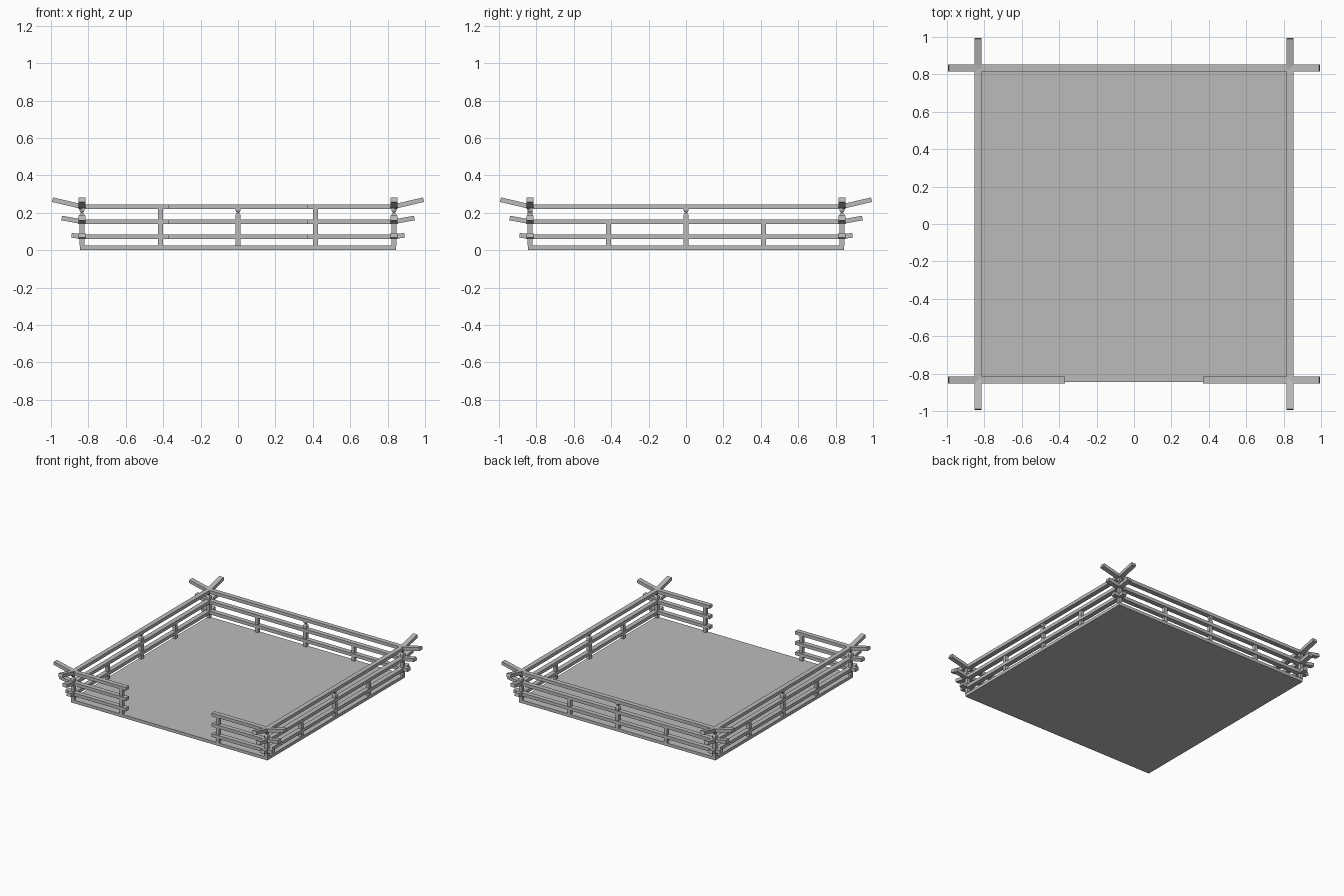
import bpy
import bmesh
from math import pi
from mathutils import Matrix, Vector

cube = bpy.data.objects.get("Cube")
if cube:
    bpy.data.objects.remove(cube, do_unlink=True)

grey = bpy.data.materials.new("plain grey")
grey.use_nodes = True
colour = (0.5, 0.5, 0.5, 1)
grey.diffuse_color = colour
grey.node_tree.nodes["Principled BSDF"].inputs["Base Color"].default_value = colour

EDGE = 0.834                # centre line of the fences
RAIL_W, RAIL_H = 0.037, 0.025
POST_W = 0.026
FLOOR_TOP = 0.024
# Rail height, then tip reach and tip height of its raised end
RAILS = {"lower": (0.072, 0.89, 0.08),
         "middle": (0.152, 0.943, 0.172),
         "top": (0.233, 0.992, 0.27)}


def finish(name, bm, turn):
    bmesh.ops.transform(bm, matrix=Matrix.Rotation(turn, 4, 'Z'), verts=bm.verts)
    bmesh.ops.recalc_face_normals(bm, faces=bm.faces)
    mesh = bpy.data.meshes.new(name)
    bm.to_mesh(mesh)
    bm.free()
    mesh.materials.append(grey)
    bpy.context.collection.objects.link(bpy.data.objects.new(name, mesh))


def box(name, centre, size, turn=0):
    bm = bmesh.new()
    bmesh.ops.create_cube(bm, size=1, matrix=Matrix.Translation(centre) @ Matrix.Diagonal((*size, 1)))
    finish(name, bm, turn)


def beam(name, start, end, turn):
    """Square-cut timber between two points in a fence plane."""
    a, b = Vector(start), Vector(end)
    d = b - a
    bm = bmesh.new()
    bmesh.ops.create_cube(bm, size=1, matrix=Matrix.Translation((a + b) / 2)
                          @ d.to_track_quat('X', 'Z').to_matrix().to_4x4()
                          @ Matrix.Diagonal((d.length, RAIL_W, RAIL_H, 1)))
    finish(name, bm, turn)


def post(name, x, bottom, top, turn):
    box(name, (x, -EDGE, (bottom + top) / 2), (POST_W, POST_W, top - bottom), turn)


def baluster(name, x, bottom, top, turn):
    """Short square spindle with a pinched waist."""
    bm = bmesh.new()
    h = top - bottom
    rings = []
    for t, r in ((0, .014), (.4, .014), (.62, .006), (.85, .014), (1, .014)):
        rings.append([bm.verts.new((x + r * i, -EDGE + r * j, bottom + h * t))
                      for i, j in ((-1, -1), (1, -1), (1, 1), (-1, 1))])
    for low, high in zip(rings, rings[1:]):
        for k in range(4):
            n = (k + 1) % 4
            bm.faces.new((low[k], low[n], high[n], high[k]))
    bm.faces.new(rings[0])
    bm.faces.new(rings[-1])
    finish(name, bm, turn)


# Floor slab
box("floor", (0, 0, FLOOR_TOP / 2), (1.69, 1.69, FLOOR_TOP))

# Four fences, the front one with an opening
low, mid, top = (RAILS[k][0] for k in ("lower", "middle", "top"))
half = RAIL_H / 2
for turn, side in enumerate(("front", "left", "back", "right")):
    angle = turn * pi / 2
    for level, (z, reach, tip) in RAILS.items():
        spans = [(-EDGE, -.37), (.37, EDGE)] if side == "front" else [(-EDGE, EDGE)]
        for x0, x1 in spans:
            beam(f"{side}_{level}_rail", (x0, -EDGE, z), (x1, -EDGE, z), angle)
        for s in (-1, 1):
            beam(f"{side}_{level}_rail_end", (s * EDGE, -EDGE, z), (s * reach, -EDGE, tip), angle)

    # Posts between the rails
    for x in (-.415, 0, .415):
        if side == "front" and x == 0:
            continue
        post(f"{side}_lower_post", x, FLOOR_TOP, low - half, angle)
        post(f"{side}_middle_post", x, low + half, mid - half, angle)
        if side == "front":
            post(f"{side}_upper_post", x, mid + half, top - half, angle)
        elif x == 0:
            baluster(f"{side}_baluster", x, mid + half, top - half, angle)

    # Corner supports
    post(f"{side}_corner_post", EDGE, FLOOR_TOP, mid, angle)
    baluster(f"{side}_corner_baluster", EDGE, mid + half, top - half, angle)
